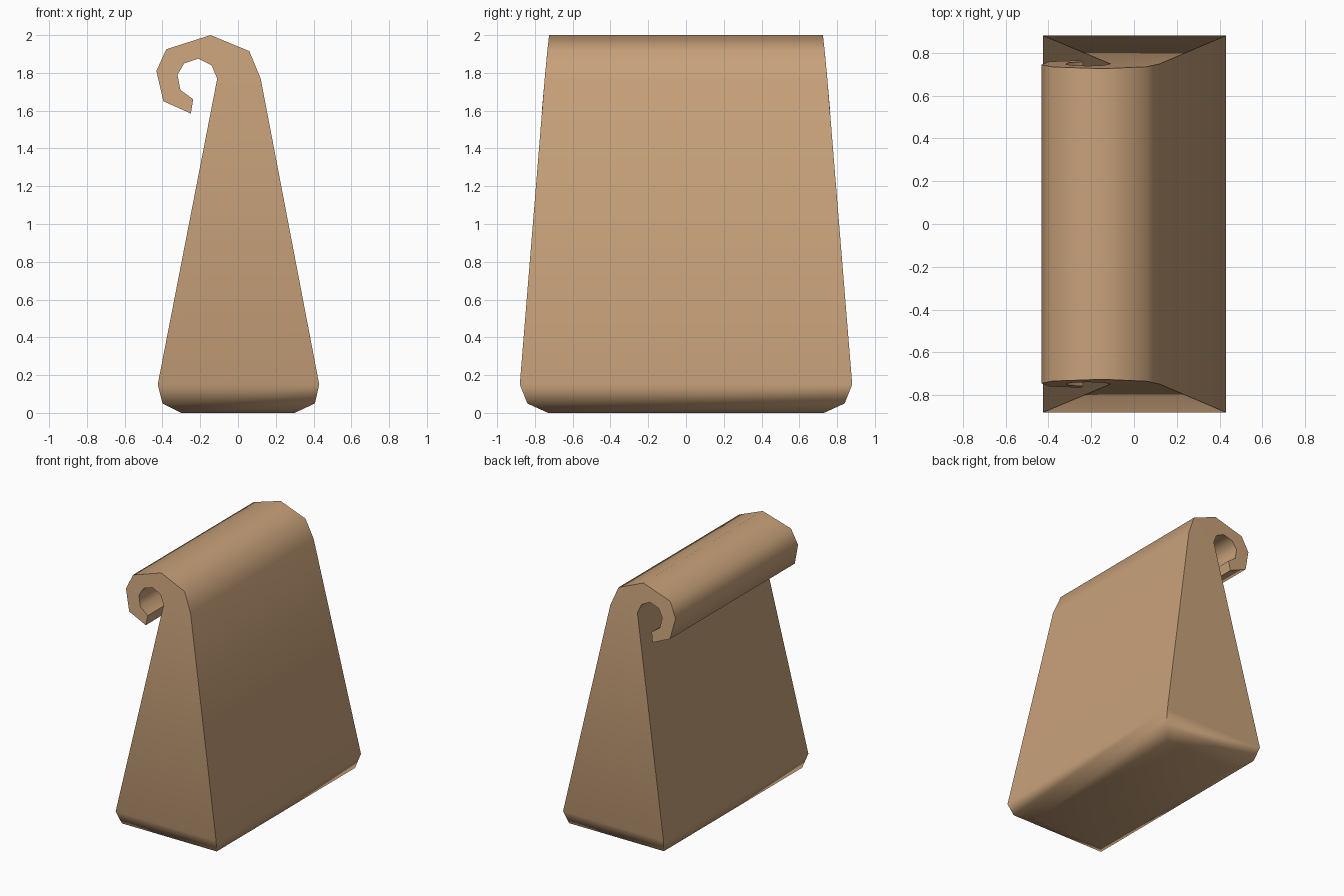
import bpy, bmesh, math

if "Cube" in bpy.data.objects:
    bpy.data.objects.remove(bpy.data.objects["Cube"])

# Kraft paper colour
paper = bpy.data.materials.new("kraft_brown")
paper.diffuse_color = (0.58, 0.36, 0.195, 1)
paper.use_nodes = True
paper.node_tree.nodes["Principled BSDF"].inputs["Base Color"].default_value = paper.diffuse_color

# Paired cross sections from the base up and around the roll: (right/outer x, z), (left/inner x, z)
sections = [
    ((0.30, 0.0), (-0.30, 0.0)),
    ((0.407, 0.05), (-0.40, 0.05)),
    ((0.43, 0.15), (-0.425, 0.15)),
    ((0.12, 1.77), (-0.11, 1.77)),
    ((0.06, 1.915), (-0.14, 1.84)),
    ((-0.145, 2.0), (-0.21, 1.875)),
    ((-0.38, 1.925), (-0.285, 1.85)),
    ((-0.432, 1.81), (-0.32, 1.79)),
    ((-0.395, 1.65), (-0.305, 1.71)),
    ((-0.25, 1.585), (-0.237, 1.66)),
]

# Half depth of the bag at each height
depths = [(0, 0.73), (0.05, 0.84), (0.15, 0.88), (1.6, 0.763),
          (1.77, 0.748), (1.9, 0.736), (2.0, 0.725)]


def half_depth(z):
    for (z0, d0), (z1, d1) in zip(depths, depths[1:]):
        if z <= z1:
            return d0 + (d1 - d0) * (z - z0) / (z1 - z0)
    return depths[-1][1]


# Bag body with rolled top: loft of four-cornered rings
bm = bmesh.new()
rings = []
for (xo, zo), (xi, zi) in sections:
    do, di = half_depth(zo), half_depth(zi)
    rings.append([bm.verts.new(p) for p in
                  ((xo, -do, zo), (xo, do, zo), (xi, di, zi), (xi, -di, zi))])
for a, b in zip(rings, rings[1:]):
    for i in range(4):
        j = (i + 1) % 4
        bm.faces.new((a[i], a[j], b[j], b[i]))
bm.faces.new(rings[0][::-1])
bm.faces.new(rings[-1])
bmesh.ops.recalc_face_normals(bm, faces=bm.faces)

mesh = bpy.data.meshes.new("paper_bag")
bm.to_mesh(mesh)
bm.free()
mesh.materials.append(paper)
bag = bpy.data.objects.new("paper_bag", mesh)
bpy.context.collection.objects.link(bag)

# Soft roll and base, crisp corners
bpy.context.view_layer.objects.active = bag
bag.select_set(True)
bpy.ops.object.shade_smooth_by_angle(angle=math.radians(62))
